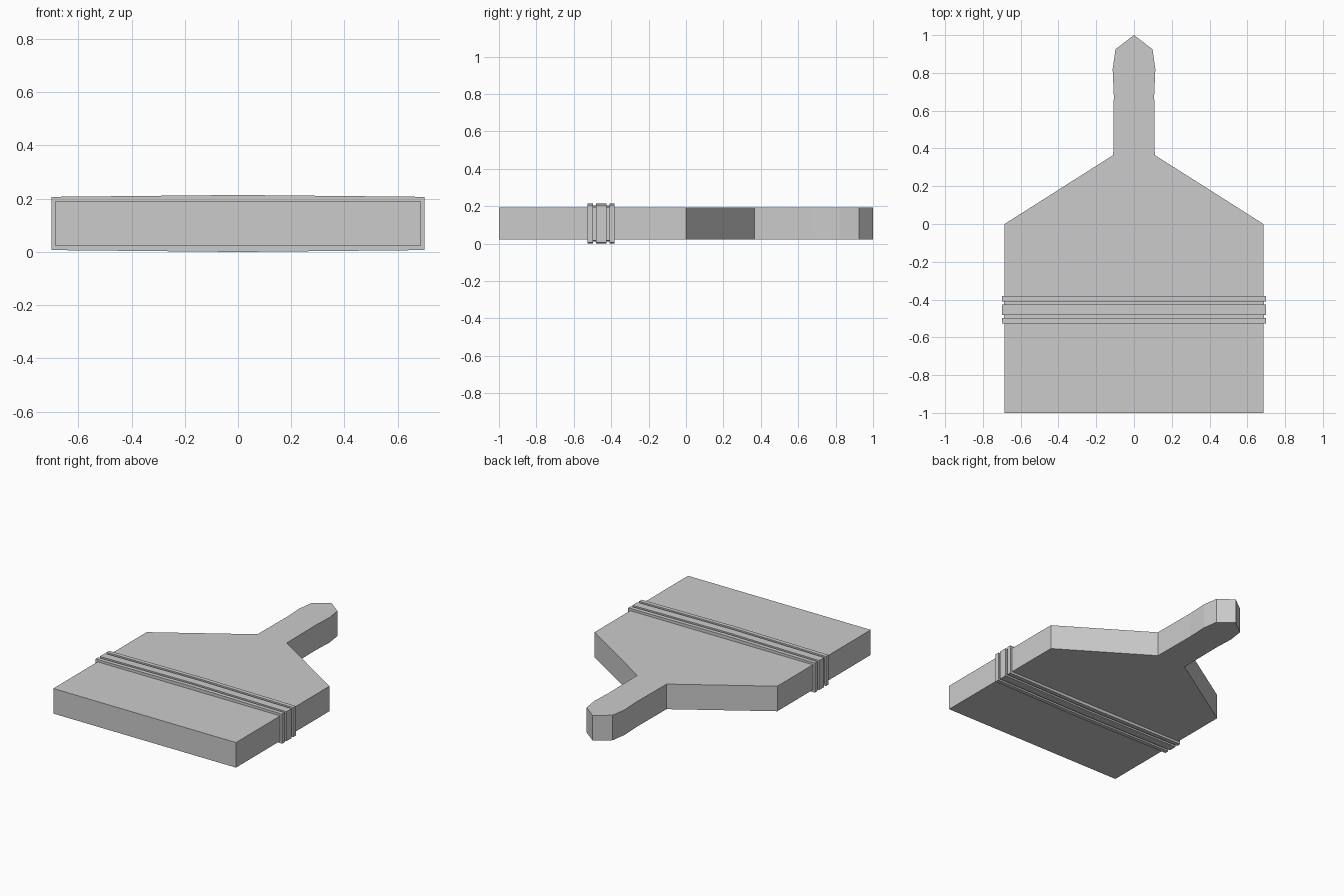
import bpy, bmesh

cube = bpy.data.objects.get("Cube")
if cube:
    bpy.data.objects.remove(cube)

MID = 0.107   # mid-height of the brush

grey = bpy.data.materials.new("plain grey")
grey.use_nodes = True
colour = (0.6, 0.6, 0.6, 1)
grey.diffuse_color = colour
grey.node_tree.nodes["Principled BSDF"].inputs["Base Color"].default_value = colour


def loft(name, rings):
    """Skin a row of matching closed rings and cap both ends."""
    bm = bmesh.new()
    loops = [[bm.verts.new(p) for p in ring] for ring in rings]
    for a, b in zip(loops, loops[1:]):
        for i in range(len(a)):
            j = (i + 1) % len(a)
            bm.faces.new((a[i], a[j], b[j], b[i]))
    bm.faces.new(loops[0])
    bm.faces.new(loops[-1])
    bmesh.ops.recalc_face_normals(bm, faces=bm.faces)
    mesh = bpy.data.meshes.new(name)
    bm.to_mesh(mesh)
    bm.free()
    mesh.materials.append(grey)
    obj = bpy.data.objects.new(name, mesh)
    bpy.context.collection.objects.link(obj)
    return obj


def slab(name, half_outline, half_height):
    """Extrude an outline, mirrored across x, into a flat slab."""
    left = [(-x, y) for x, y in reversed(half_outline) if x > 0]
    outline = half_outline + left
    return loft(name, [[(x, y, MID + s * half_height) for x, y in outline]
                       for s in (-1, 1)])


# Bristle block, shoulders and handle share one flat outline
slab("brush_body",
     [(0.685, -1), (0.685, 0), (0.11, 0.365), (0.107, 0.68),
      (0.113, 0.82), (0.098, 0.925), (0, 1)], 0.085)


def band_ring(y, inset):
    """Cross-section of the band, bulging slightly at its middle."""
    x, edge, crown = 0.7 - inset, 0.1 - inset, 0.107 - inset
    points = [(-x, -edge), (0, -crown), (x, -edge),
              (x, edge), (0, crown), (-x, edge)]
    return [(px, y, MID + pz) for px, pz in points]


# Band around the body with two square grooves
half = [(0.0725, 0), (0.0445, 0), (0.0445, 0.011), (0.0275, 0.011), (0.0275, 0)]
steps = [(-d, i) for d, i in half] + [(d, i) for d, i in reversed(half)]
loft("grooved_band", [band_ring(-0.4535 + d, i) for d, i in steps])
